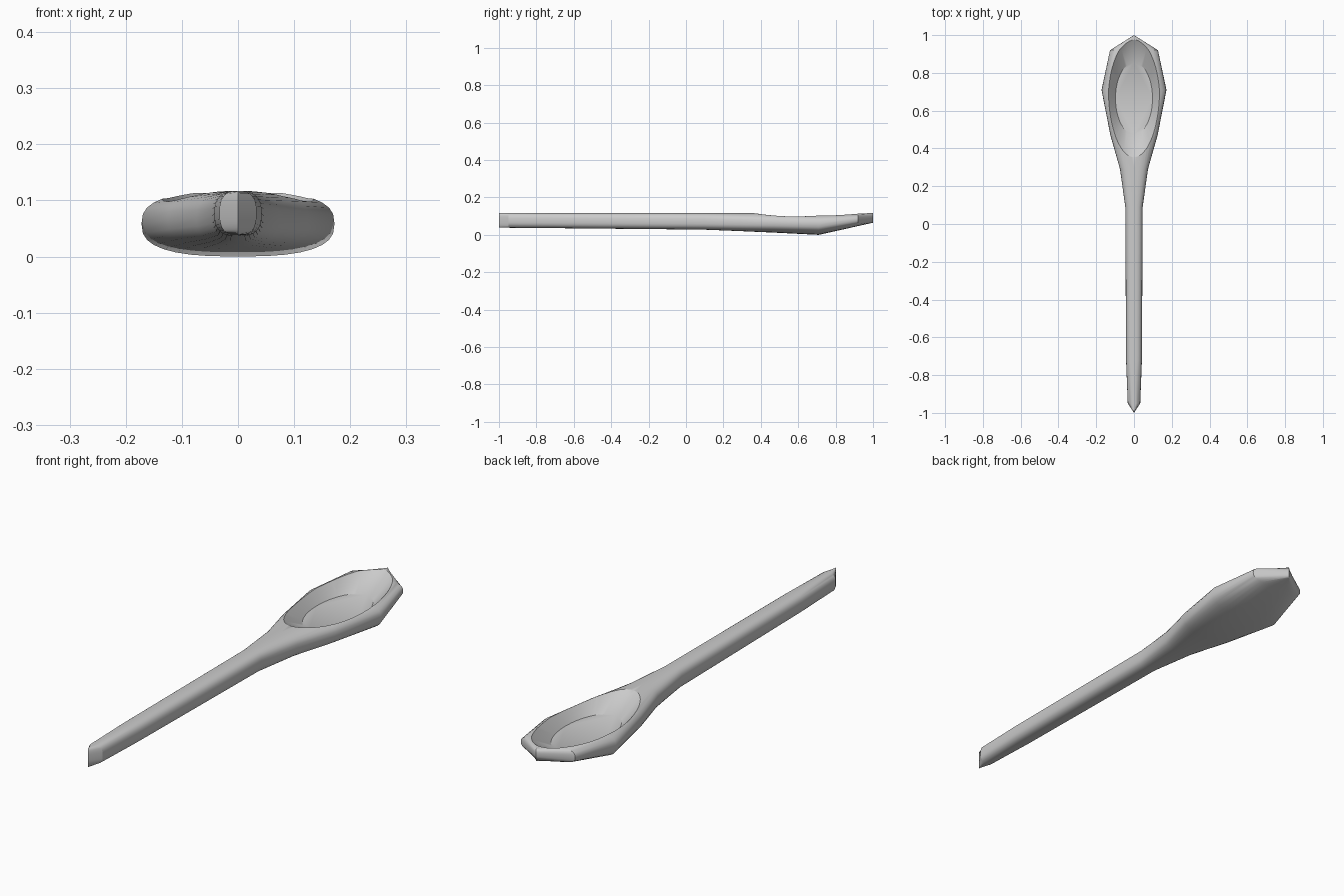
import bpy, bmesh
from math import sin, cos, tau, radians, copysign

cube = bpy.data.objects.get("Cube")
if cube:
    bpy.data.objects.remove(cube, do_unlink=True)

grey = bpy.data.materials.new("plain grey")
grey.use_nodes = True
colour = (0.6, 0.6, 0.6, 1)
grey.diffuse_color = colour
grey.node_tree.nodes["Principled BSDF"].inputs["Base Color"].default_value = colour


def loft(name, rings):
    """Skin closed rings of equal length, cap the ends and merge doubles."""
    bm = bmesh.new()
    loops = [[bm.verts.new(p) for p in ring] for ring in rings]
    for a, b in zip(loops, loops[1:]):
        for i in range(len(a)):
            j = (i + 1) % len(a)
            bm.faces.new((a[i], a[j], b[j], b[i]))
    bm.faces.new(loops[0])
    bm.faces.new(loops[-1])
    bmesh.ops.remove_doubles(bm, verts=bm.verts, dist=1e-5)
    bad = [f for f in bm.faces if f.calc_area() < 1e-9]
    bmesh.ops.delete(bm, geom=bad, context='FACES_ONLY')
    bmesh.ops.recalc_face_normals(bm, faces=bm.faces)
    mesh = bpy.data.meshes.new(name)
    bm.to_mesh(mesh)
    bm.free()
    obj = bpy.data.objects.new(name, mesh)
    bpy.context.collection.objects.link(obj)
    mesh.materials.append(grey)
    return obj


def rounded_section(y, half_width, bottom, top, count=32, power=2.7):
    """Rounded box outline standing across the spoon."""
    def bend(v):
        return copysign(abs(v) ** (2 / power), v) if abs(v) > 1e-6 else 0.0
    mid, half = (top + bottom) / 2, (top - bottom) / 2
    return [(half_width * bend(cos(tau * i / count)), y,
             mid + half * bend(sin(tau * i / count))) for i in range(count)]


def oval(half_width, half_length, z, count=64):
    return [(half_width * cos(tau * i / count),
             0.665 + half_length * sin(tau * i / count), z) for i in range(count)]


# Handle and head: y, half width, bottom, top
stations = [
    (-1.0, 0.0, 0.038, 0.117), (-0.95, 0.033, 0.038, 0.117),
    (-0.72, 0.042, 0.036, 0.117), (0.09, 0.046, 0.028, 0.117),
    (0.29, 0.074, 0.02, 0.117), (0.47, 0.125, 0.012, 0.117),
    (0.71, 0.172, 0.0, 0.117), (0.92, 0.127, 0.047, 0.117),
    (1.0, 0.0, 0.065, 0.117),
]
spoon = loft("spoon", [rounded_section(*s) for s in stations])

# Hollow of the bowl: flat oval floor with sloping walls
cutter = loft("bowl_cutter", [oval(0.098, 0.19, 0.057), oval(0.138, 0.29, 0.105),
                              oval(0.15, 0.325, 0.125)])
cutter.hide_render = True

cut = spoon.modifiers.new("bowl_hollow", 'BOOLEAN')
cut.operation = 'DIFFERENCE'
cut.solver = 'EXACT'
cut.object = cutter

bpy.ops.object.select_all(action='DESELECT')
spoon.select_set(True)
bpy.context.view_layer.objects.active = spoon
bpy.ops.object.modifier_apply(modifier=cut.name)
bpy.data.objects.remove(cutter, do_unlink=True)
bpy.ops.object.shade_smooth_by_angle(angle=radians(30))
